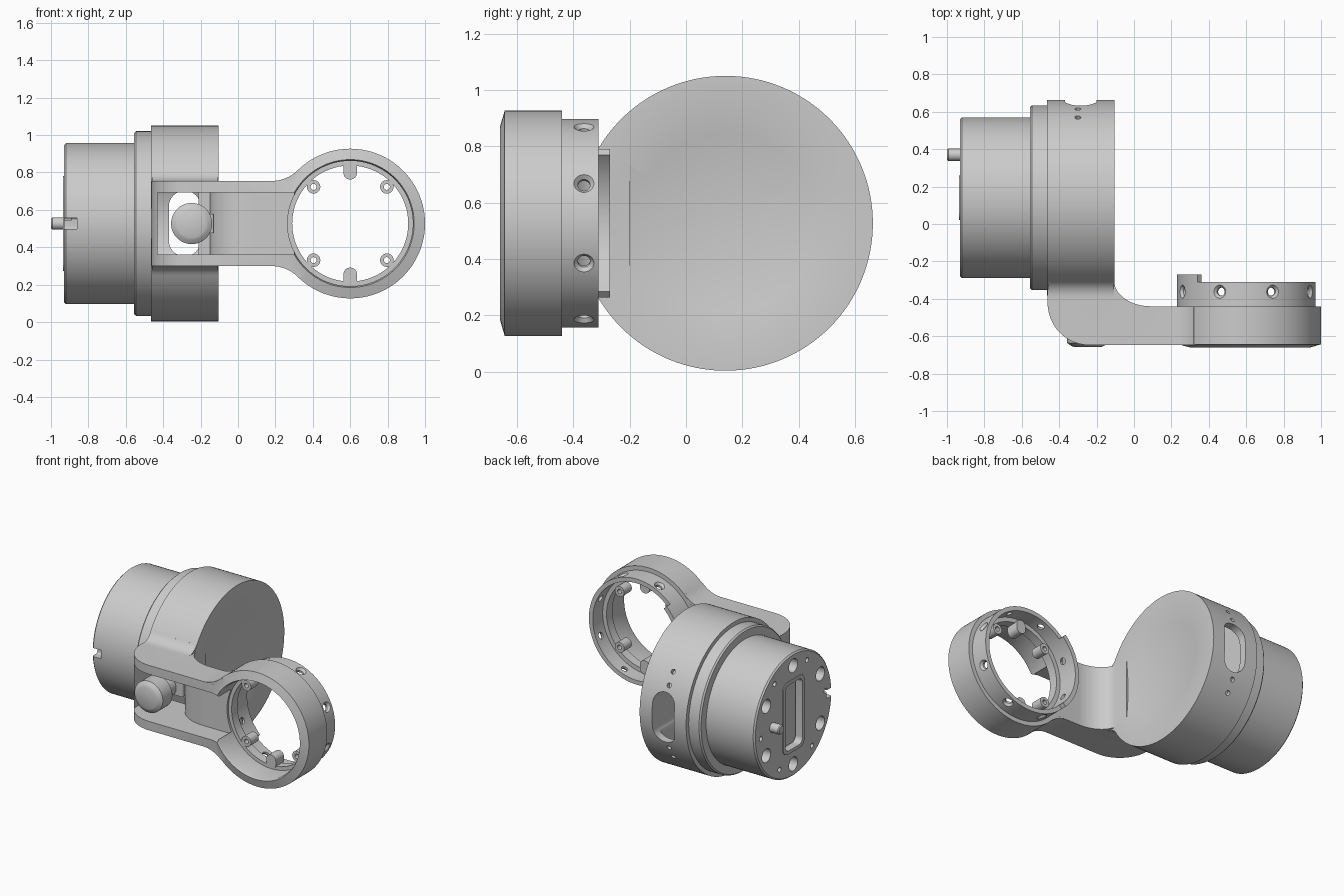
import bpy, bmesh, math
from mathutils import Vector

if "Cube" in bpy.data.objects:
    bpy.data.objects.remove(bpy.data.objects["Cube"])

CY, CZ = 0.14, 0.527      # drum axis (runs along x)
RX = 0.6                  # ring axis (runs along y)
HALF = 0.2275             # half width of the arm


def place(axis, u, v, t):
    return {'x': (t, u, v), 'y': (u, t, v), 'z': (u, v, t)}[axis]


def finish(name, bm):
    bmesh.ops.remove_doubles(bm, verts=bm.verts, dist=1e-5)
    bmesh.ops.recalc_face_normals(bm, faces=bm.faces)
    me = bpy.data.meshes.new(name)
    bm.to_mesh(me)
    bm.free()
    ob = bpy.data.objects.new(name, me)
    bpy.context.collection.objects.link(ob)
    return ob


def lathe(name, prof, axis, c, seg=96):
    """Closed profile of (t along axis, radius) spun round the centre c."""
    bm = bmesh.new()
    rows = []
    for t, r in prof:
        rows.append([bm.verts.new(place(axis, c[0] + r * math.cos(a), c[1] + r * math.sin(a), t))
                     for a in (2 * math.pi * i / seg for i in range(seg))])
    pairs = list(zip(rows, rows[1:]))
    if prof[0][1] > 0:
        pairs.append((rows[-1], rows[0]))
    for p, q in pairs:
        for i in range(seg):
            j = (i + 1) % seg
            bm.faces.new((p[i], p[j], q[j], q[i]))
    return finish(name, bm)


def prism(name, pts, axis, a, b):
    bm = bmesh.new()
    f = bm.faces.new([bm.verts.new(place(axis, u, v, a)) for u, v in pts])
    ext = bmesh.ops.extrude_face_region(bm, geom=[f])['geom']
    bmesh.ops.translate(bm, vec=place(axis, 0, 0, b - a),
                        verts=[g for g in ext if isinstance(g, bmesh.types.BMVert)])
    return finish(name, bm)


def rod(name, p, d, length, r1, r2=None, seg=24):
    """Cylinder or cone starting at p, running along d."""
    d = Vector(d).normalized()
    bm = bmesh.new()
    bmesh.ops.create_cone(bm, cap_ends=True, segments=seg, radius1=r1,
                          radius2=r1 if r2 is None else r2, depth=length)
    m = d.to_track_quat('Z', 'Y').to_matrix().to_4x4()
    m.translation = Vector(p) + d * length / 2
    bm.transform(m)
    return finish(name, bm)


def arc(cx, cy, a, b, d0, d1, n=16):
    return [(cx + a * math.cos(math.radians(d0 + (d1 - d0) * i / n)),
             cy + b * math.sin(math.radians(d0 + (d1 - d0) * i / n))) for i in range(n + 1)]


def round_rect(cx, cy, hx, hy, r):
    return sum((arc(cx + sx * (hx - r), cy + sy * (hy - r), r, r, d, d + 90, 8)
                for sx, sy, d in ((1, 1, 0), (-1, 1, 90), (-1, -1, 180), (1, -1, 270))), [])


def combine(target, tools, op='DIFFERENCE'):
    for t in tools:
        m = target.modifiers.new('b', 'BOOLEAN')
        m.operation, m.solver, m.object = op, 'EXACT', t
        bpy.context.view_layer.objects.active = target
        bpy.ops.object.modifier_apply(modifier=m.name)
        bpy.data.objects.remove(t)


# drum, flange and rear barrel with the shallow dish on the right
housing = lathe('housing', [
    (-0.93, 0), (-0.93, 0.42), (-0.92, 0.43), (-0.555, 0.43), (-0.555, 0.485), (-0.545, 0.494),
    (-0.465, 0.494), (-0.465, 0.523), (-0.105, 0.523), (-0.105, 0.41), (-0.122, 0.32),
    (-0.137, 0.21), (-0.145, 0.11), (-0.148, 0)], 'x', (CY, CZ), 128)

# curved arm, its blend into the drum and its flare into the ring
arm = prism('arm', [(-0.107, -0.2)] + arc(0.09, -0.30, 0.197, 0.14, 180, 270)
            + [(0.6, -0.44), (0.6, -0.647)] + arc(-0.24, -0.422, 0.222, 0.225, 270, 180)
            + [(-0.462, -0.2)], 'z', CZ - HALF, CZ + HALF)


def mirrored(half):
    return half + [(u, -v) for u, v in reversed(half)]


blend = [(CY - u, v) for u, v in arc(0.530, HALF + 0.1, 0.1, 0.1, 211.7, 270, 8)]
blend = [(u, v + CZ) for u, v in mirrored([(-0.2, 0.25)] + blend)]
flare = mirrored(arc(0.179, HALF + 0.2, 0.2, 0.2, 270, 314.6) + [(0.45, 0.29)])
flare = [(u, v + CZ) for u, v in flare]
combine(housing, [arm, prism('blend', blend, 'x', -0.461, -0.108),
                  prism('flare', flare, 'y', -0.6465, -0.4405)], 'UNION')
combine(housing, [rod('bore', (RX, -0.8, CZ), (0, 1, 0), 0.6, 0.352, seg=96)])

# end ring with stepped inner lip and thin collar
ring = lathe('ring', [(-0.66, 0.342), (-0.643, 0.4), (-0.44, 0.4), (-0.44, 0.37), (-0.31, 0.37),
                      (-0.31, 0.34), (-0.42, 0.34), (-0.42, 0.31), (-0.485, 0.31),
                      (-0.485, 0.335), (-0.64, 0.335)], 'y', (RX, CZ), 128)
combine(housing, [ring], 'UNION')

# open cable channel, drum cavity and rear slot
channel = prism('channel', [(-0.43, -0.8), (-0.43, -0.2), (-0.21, -0.2), (-0.21, -0.3)]
                + arc(0.08, -0.33, 0.23, 0.17, 180, 270) + [(0.3, -0.5), (0.3, -0.8)],
                'z', CZ - 0.165, CZ + 0.165)
cavity = lathe('cavity', [(-0.43, 0), (-0.43, 0.47), (-0.21, 0.47), (-0.21, 0)], 'x', (CY, CZ))
slot = prism('slot', round_rect(-0.285, CZ, 0.085, 0.175, 0.084), 'y', 0.4, 0.8)
combine(housing, [channel, cavity, slot])

# small holes above and below the slot
tools = []
for s in (1, -1):
    for deg in (24.7, 34.7):
        d = Vector((0, math.cos(math.radians(deg)), s * math.sin(math.radians(deg))))
        tools.append(rod('pin_hole', Vector((-0.3, CY, CZ)) + d * 0.495, d, 0.1, 0.016, seg=16))

# rear face: bolt holes, small holes, recessed panel and key notch
for i in range(6):
    for off, rad, r, depth in ((30, 0.345, 0.048, 0.07), (55, 0.36, 0.017, 0.04)):
        a = math.radians(off + 60 * i)
        p = (-0.93 + depth, CY + rad * math.cos(a), CZ + rad * math.sin(a))
        tools.append(rod('bolt_hole', p, (-1, 0, 0), 0.2, r))
tools.append(prism('panel', round_rect(CY, CZ, 0.115, 0.25, 0.05), 'x', -1.1, -0.87))
tools.append(prism('notch', round_rect(-0.29, CZ, 0.06, 0.03, 0.012), 'x', -1.1, -0.86))

# eight countersunk radial holes in the collar
for i in range(8):
    a = math.radians(22.5 + 45 * i)
    d = Vector((math.cos(a), 0, math.sin(a)))
    c = Vector((RX, -0.362, CZ))
    tools.append(rod('collar_hole', c + d * 0.325, d, 0.12, 0.022))
    tools.append(rod('countersink', c + d * 0.352, d, 0.03, 0.02, 0.046))
combine(housing, tools)

parts = [housing]

# raised part of the collar on the arm side
parts.append(prism('collar_tab', arc(RX, CZ, 0.37, 0.37, 134.6, 225.4, 32)
                   + arc(RX, CZ, 0.34, 0.34, 225.4, 134.6, 32), 'y', -0.312, -0.27))

# screw lugs and locating tabs inside the ring
for i in range(4):
    a = math.radians(45 + 90 * i)
    parts.append(lathe('screw_lug', [(-0.485, 0.016), (-0.485, 0.036), (-0.4, 0.036), (-0.4, 0.016)],
                       'y', (RX + 0.277 * math.cos(a), CZ + 0.277 * math.sin(a)), 32))
for s in (1, -1):
    parts.append(prism('locating_tab', round_rect(RX, CZ + s * 0.284, 0.036, 0.048, 0.034),
                       'y', -0.49, -0.4))

# knob with stem and bracket, inside the arm corner
KX = -0.248
parts.append(lathe('knob', [(-0.657, 0), (-0.657, 0.075), (-0.65, 0.09), (-0.635, 0.11), (-0.53, 0.11),
                            (-0.53, 0.07), (-0.36, 0.07), (-0.36, 0)], 'y', (KX, CZ), 64))
parts.append(prism('knob_bracket', round_rect(-0.19, -0.4, 0.06, 0.03, 0.01), 'z', CZ - 0.05, CZ + 0.05))

# rear locating pin and panel insert rim
parts.append(lathe('locating_pin', [(-1.0, 0), (-1.0, 0.026), (-0.993, 0.033), (-0.9, 0.033), (-0.9, 0)],
                   'x', (0.37, CZ), 32))
rim = prism('panel_rim', round_rect(CY, CZ, 0.118, 0.253, 0.05), 'x', -0.935, -0.88)
combine(rim, [prism('rim_cut', round_rect(CY, CZ, 0.095, 0.23, 0.04), 'x', -1.0, -0.8)])
parts.append(rim)

bpy.ops.object.select_all(action='DESELECT')
for ob in parts:
    ob.select_set(True)
bpy.context.view_layer.objects.active = housing
bpy.ops.object.shade_smooth_by_angle(angle=math.radians(30))
